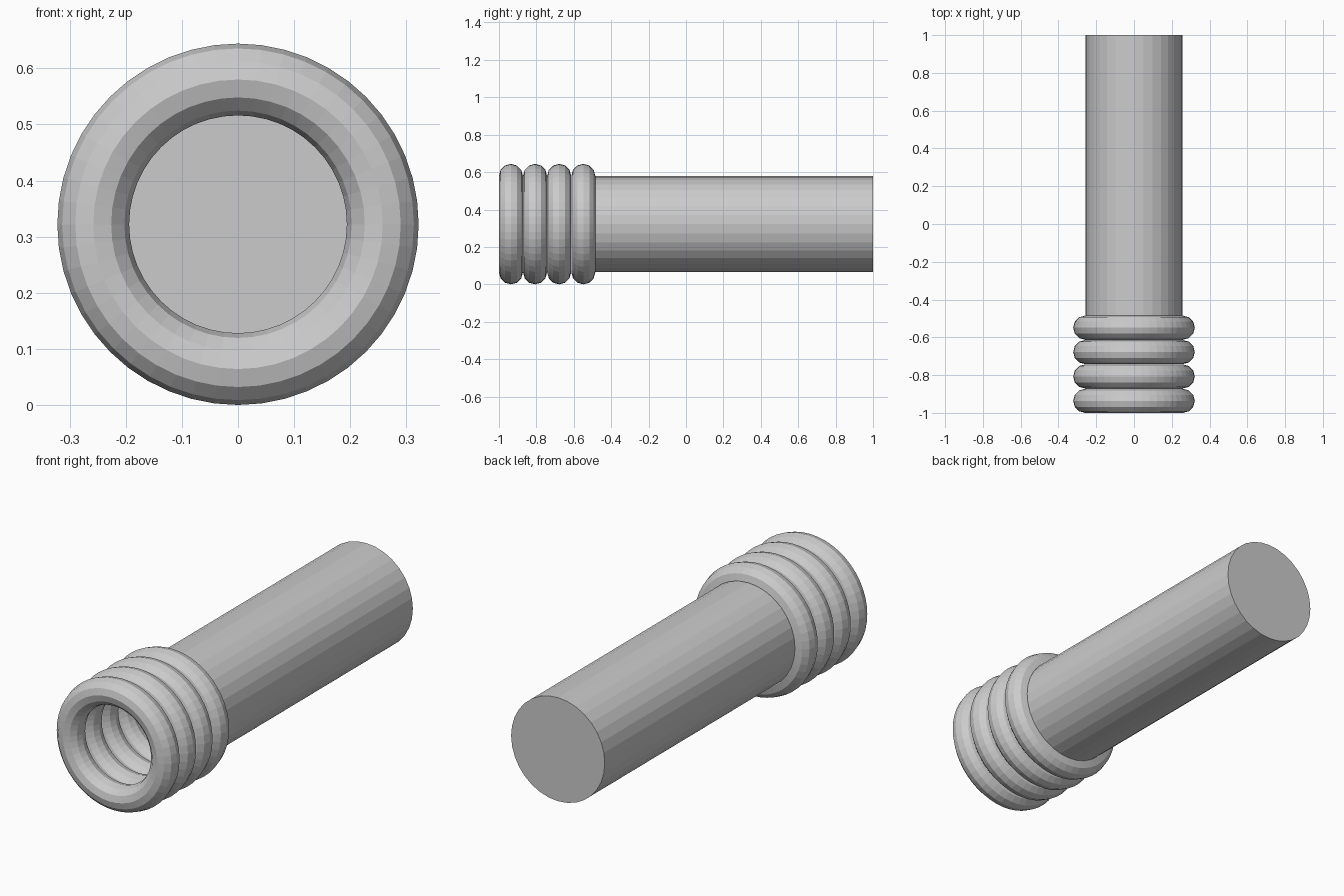
import bpy
import math

if "Cube" in bpy.data.objects:
    bpy.data.objects.remove(bpy.data.objects["Cube"])

AXIS_Z = 0.322          # height of the shared centre line
MAJOR, MINOR = 0.258, 0.064

grey = bpy.data.materials.new("plain grey")
grey.diffuse_color = (0.6, 0.6, 0.6, 1)
grey.use_nodes = True
grey.node_tree.nodes["Principled BSDF"].inputs["Base Color"].default_value = grey.diffuse_color


def finish(name):
    obj = bpy.context.object
    obj.name = name
    obj.data.materials.append(grey)
    return obj


# Solid shaft, its front end closing the bore inside the last ring
front, back = -0.52, 1.0
bpy.ops.mesh.primitive_cylinder_add(
    vertices=32, radius=0.256, depth=back - front,
    location=(0, (front + back) / 2, AXIS_Z), rotation=(math.pi / 2, 0, 0))
finish("shaft")

# Four stacked grip rings
for i in range(4):
    bpy.ops.mesh.primitive_torus_add(
        major_segments=48, minor_segments=12,
        major_radius=MAJOR, minor_radius=MINOR,
        location=(0, -0.936 + i * 0.129, AXIS_Z), rotation=(math.pi / 2, 0, 0))
    finish(f"grip_ring_{i + 1}")
